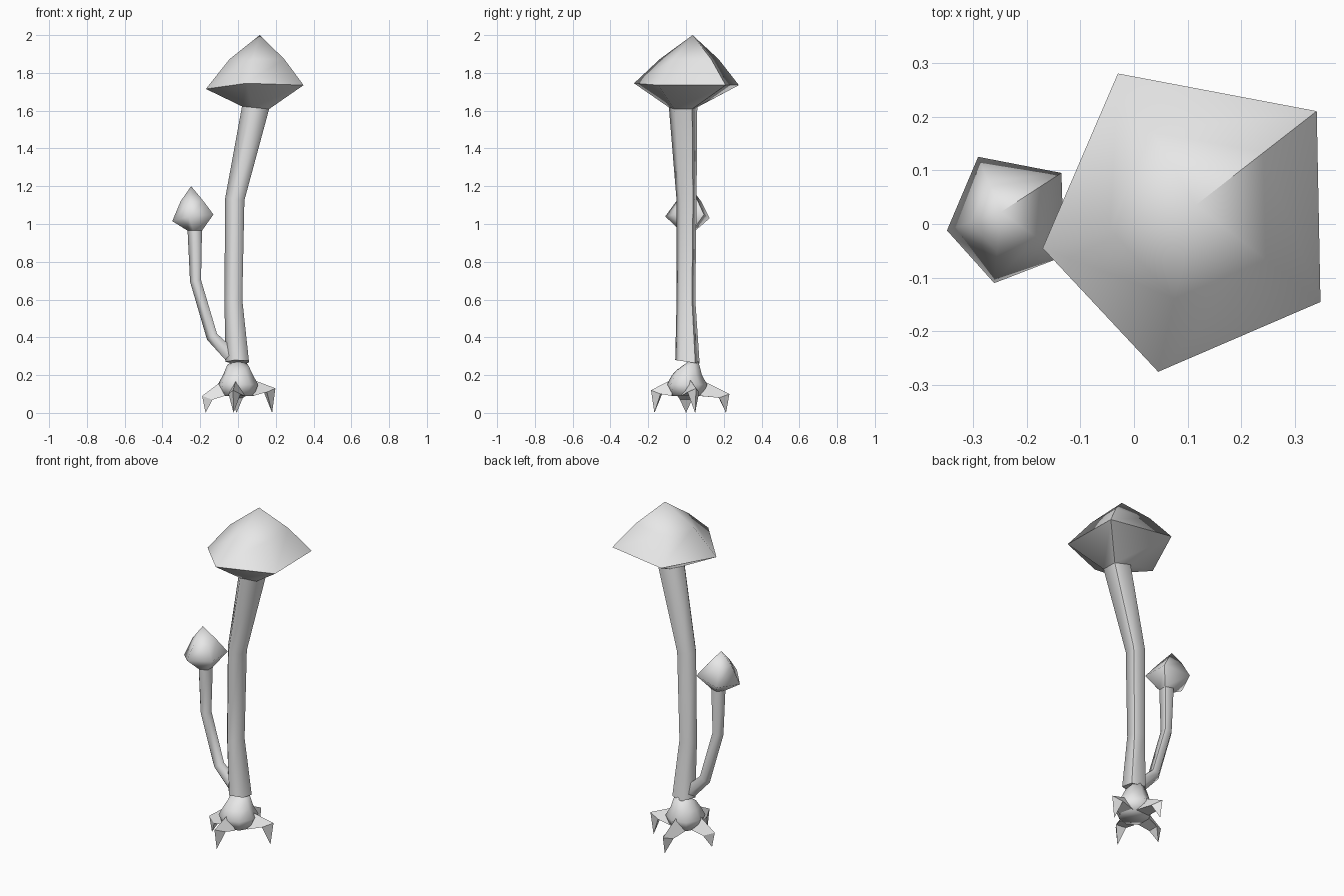
import bpy, bmesh
from math import sin, cos, radians, tau
from mathutils import Vector

cube = bpy.data.objects.get("Cube")
if cube:
    bpy.data.objects.remove(cube)

grey = bpy.data.materials.new("pale_grey")
grey.use_nodes = True
grey.diffuse_color = (0.8, 0.8, 0.8, 1)
grey.node_tree.nodes["Principled BSDF"].inputs["Base Color"].default_value = (0.8, 0.8, 0.8, 1)

PHASE = radians(37)  # all pentagons start at the seam direction


def ring(x, y, z, r, n=5, lean=(0, 0)):
    """Polygon ring around a centre; lean tilts it along x and y."""
    pts = []
    for i in range(n):
        a = PHASE + tau * i / n
        dx, dy = r * cos(a), r * sin(a)
        pts.append(Vector((x + dx, y + dy, z + lean[0] * dx + lean[1] * dy)))
    return pts


def loft(name, rings, seam=False, closed_start=False, angle=80):
    """Skin rings from bottom to top; a one-point ring makes a tip."""
    bm = bmesh.new()
    columns = []
    for pts in rings:
        row = [bm.verts.new(p) for p in pts]
        if len(row) > 1:
            row.append(bm.verts.new(pts[0]) if seam else row[0])
        columns.append(row)
    for a, b in zip(columns, columns[1:]):
        for i in range(len(a) - 1):
            if len(b) == 1:
                bm.faces.new((a[i], a[i + 1], b[0]))
            else:
                bm.faces.new((a[i], a[i + 1], b[i + 1], b[i]))
    if closed_start:
        bm.faces.new(columns[0][-2::-1])
    if not seam:
        bmesh.ops.recalc_face_normals(bm, faces=bm.faces)
    mesh = bpy.data.meshes.new(name)
    bm.to_mesh(mesh)
    bm.free()
    mesh.materials.append(grey)
    obj = bpy.data.objects.new(name, mesh)
    bpy.context.collection.objects.link(obj)
    bpy.ops.object.select_all(action="DESELECT")
    obj.select_set(True)
    bpy.context.view_layer.objects.active = obj
    bpy.ops.object.shade_smooth_by_angle(angle=radians(angle))
    return obj


def cap(name, under, rim, apex, mid_z):
    """Pentagonal cap: underside, rim, bulging shoulder and peak."""
    rim = [Vector(p) for p in rim]
    apex = Vector(apex)
    shoulder = []
    for p in rim:
        q = apex.lerp(p, 0.56)
        q.z = mid_z
        shoulder.append(q)
    loft(name, [under, rim, shoulder, [apex]], seam=True)


# Main stalk and cap
top = ring(0.1, -0.015, 1.615, 0.079, lean=(-0.1, 0))
loft("main_stalk", [ring(0.002, 0.008, 0.27, 0.068, lean=(0, -0.15)),
                    ring(-0.02, 0.0, 0.6, 0.052),
                    ring(-0.012, 0.003, 1.13, 0.056, lean=(-0.1, 0)),
                    top], seam=True, closed_start=True)
cap("main_cap", top,
    [(0.34, 0.21, 1.735), (-0.03, 0.28, 1.735), (-0.17, -0.045, 1.715),
     (0.045, -0.275, 1.745), (0.347, -0.145, 1.735)],
    (0.115, 0.035, 2.0), 1.873)

# Side stalk and cap
top = ring(-0.225, 0.01, 0.965, 0.042)
loft("side_stalk", [ring(-0.03, 0.01, 0.3, 0.03, lean=(0.9, 0)),
                    ring(-0.135, 0.01, 0.405, 0.029, lean=(0.6, 0)),
                    ring(-0.222, 0.01, 0.7, 0.032, lean=(0.15, 0)),
                    top], seam=True)
cap("side_cap", top,
    [(-0.135, 0.095, 1.05), (-0.29, 0.125, 1.03), (-0.348, -0.012, 1.015),
     (-0.26, -0.11, 1.04), (-0.13, -0.06, 1.05)],
    (-0.248, 0.022, 1.2), 1.12)

# Rounded base bulb with a slanted neck
loft("base_bulb", [ring(0, 0.005, 0.09, 0.085, 8),
                   ring(0, 0.005, 0.15, 0.108, 8),
                   ring(0, 0.005, 0.2, 0.08, 8),
                   ring(0, 0.008, 0.25, 0.058, 8, lean=(0, 0.4)),
                   [Vector((0, 0.01, 0.27))]], closed_start=True)


def root(name, angle, reach, knee_z):
    """Ridged claw: out from the bulb, over a knee, down to a point."""
    a = radians(angle)
    out, side = Vector((cos(a), sin(a), 0)), Vector((-sin(a), cos(a), 0))

    def spot(r, s, z):
        return out * r + side * s + Vector((0, 0, z))

    start = [spot(0.07, 0, 0.18), spot(0.07, 0.045, 0.09), spot(0.07, -0.045, 0.09)]
    knee = [spot(reach, 0, knee_z), spot(reach - 0.055, 0.032, knee_z - 0.02),
            spot(reach - 0.055, -0.032, knee_z - 0.02)]
    loft(name, [start, knee, [spot(reach - 0.018, 0, 0)]],
         closed_start=True, angle=30)


# Four claw roots
for name, angle, reach, knee_z in (("front_root", -98, 0.187, 0.12),
                                   ("left_root", 15, 0.205, 0.13),
                                   ("back_root", 92, 0.23, 0.10),
                                   ("right_root", 180, 0.19, 0.09)):
    root(name, angle, reach, knee_z)
